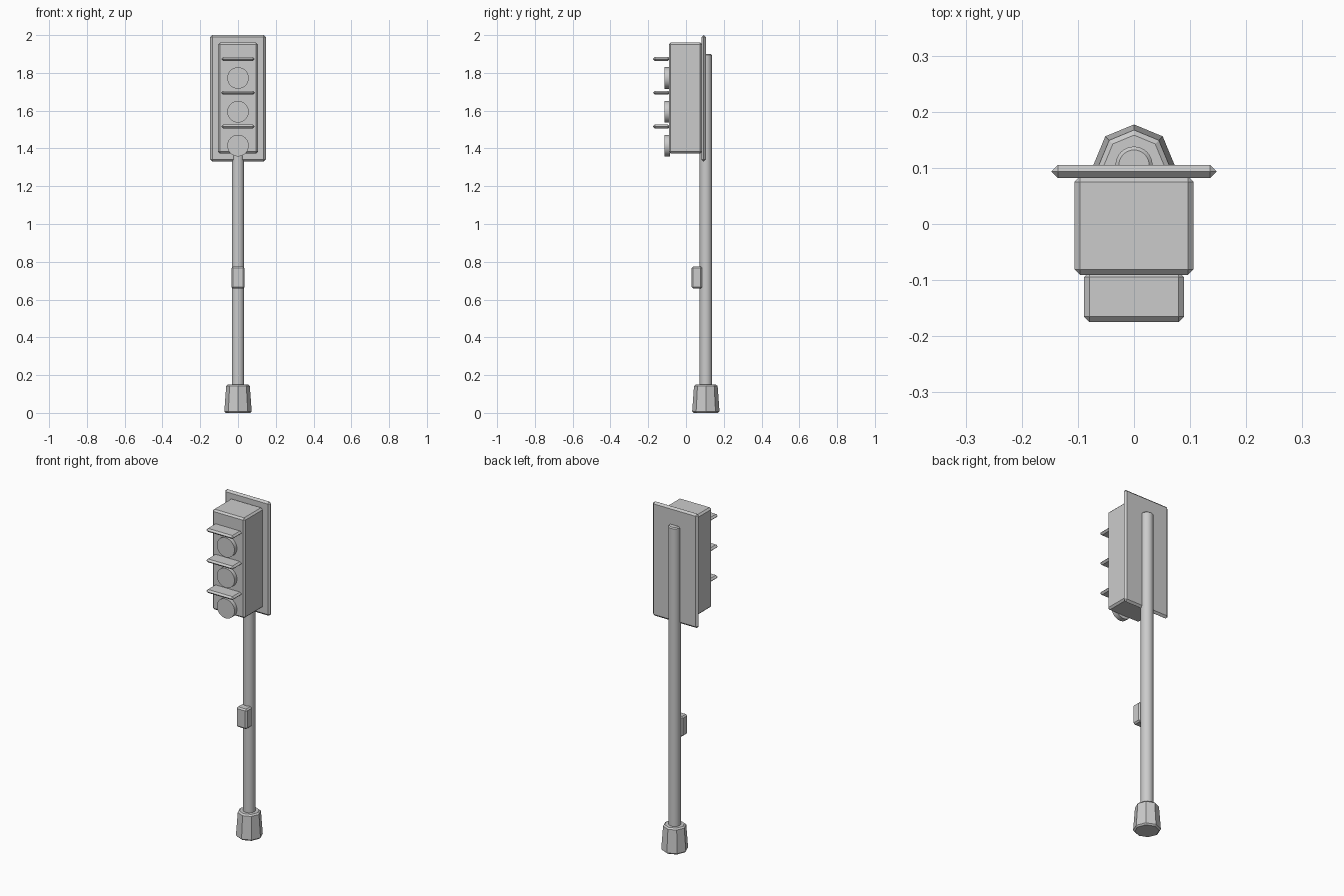
import bpy
import math

cube = bpy.data.objects.get("Cube")
if cube:
    bpy.data.objects.remove(cube)

grey = bpy.data.materials.new("plain grey")
grey.use_nodes = True
COLOUR = (0.6, 0.6, 0.6, 1)
grey.diffuse_color = COLOUR
grey.node_tree.nodes["Principled BSDF"].inputs["Base Color"].default_value = COLOUR


def finish(name, bevel, smooth=None):
    """Name the active object, chamfer its edges and colour it."""
    ob = bpy.context.object
    ob.name = name
    bpy.ops.object.transform_apply(location=False, rotation=True, scale=True)
    if bevel:
        mod = ob.modifiers.new("chamfer", 'BEVEL')
        mod.width = bevel
        mod.segments = 1
        mod.limit_method = 'ANGLE'
        mod.angle_limit = math.radians(50)
        bpy.ops.object.modifier_apply(modifier=mod.name)
    ob.data.materials.append(grey)
    if smooth:
        bpy.ops.object.shade_smooth_by_angle(angle=math.radians(smooth))
    return ob


def box(name, half_x, y0, y1, z0, z1, bevel):
    bpy.ops.mesh.primitive_cube_add(size=1, location=(0, (y0 + y1) / 2, (z0 + z1) / 2))
    bpy.context.object.scale = (2 * half_x, y1 - y0, z1 - z0)
    return finish(name, bevel)


POLE_Y = 0.105

# Signal head and its backing plate
box("signal_housing", 0.106, -0.091, 0.085, 1.373, 1.96, 0.01)
box("back_plate", 0.147, 0.082, 0.105, 1.33, 2.0, 0.0112)

# Lamps, each under a flat visor
for label, z in (("top", 1.773), ("middle", 1.594), ("bottom", 1.415)):
    bpy.ops.mesh.primitive_cylinder_add(vertices=32, radius=0.057, depth=0.03,
                                        location=(0, -0.099, z),
                                        rotation=(math.pi / 2, 0, 0))
    finish(label + "_lens", 0, 30)
    box(label + "_visor", 0.089, -0.175, -0.085, z + 0.091, z + 0.111, 0.0098)

# Pole with push-button box
bpy.ops.mesh.primitive_cylinder_add(vertices=32, radius=0.033, depth=1.78,
                                    location=(0, POLE_Y, 1.01))
finish("pole", 0.006, 30)
box("button_box", 0.034, 0.03, 0.085, 0.658, 0.775, 0.008)

# Tapered eight-sided foot
bpy.ops.mesh.primitive_cone_add(vertices=8, radius1=0.073, radius2=0.062, depth=0.15,
                                location=(0, POLE_Y, 0.075))
finish("foot", 0.008)
